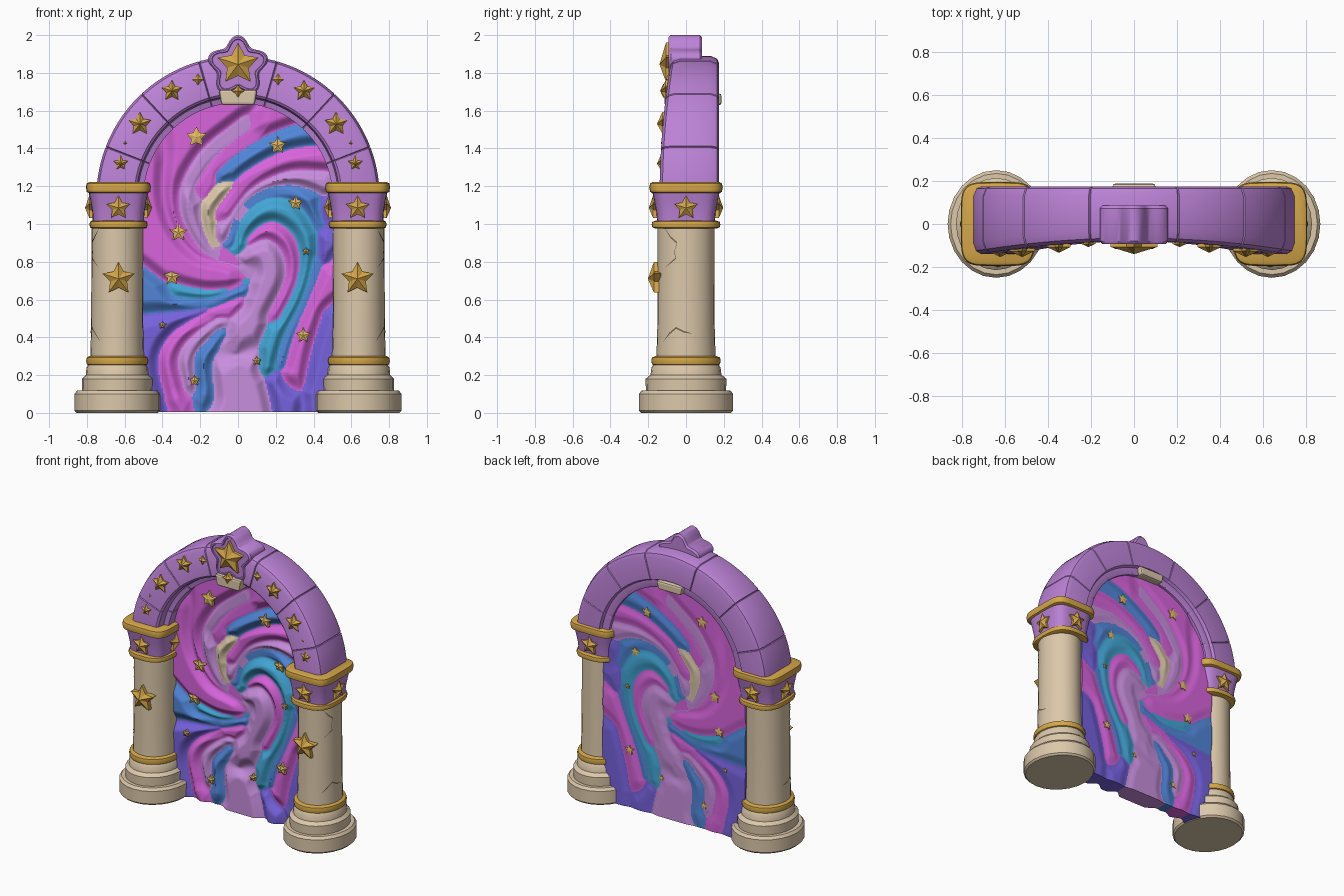
import bpy, bmesh, math
from mathutils import Vector, Matrix, kdtree

if "Cube" in bpy.data.objects:
    bpy.data.objects.remove(bpy.data.objects["Cube"])

# ---------- materials ----------
def material(name, r, g, b):
    m = bpy.data.materials.new(name)
    lin = [((c / 255 + 0.055) / 1.055) ** 2.4 for c in (r, g, b)]
    m.diffuse_color = (*lin, 1)
    m.use_nodes = True
    m.node_tree.nodes["Principled BSDF"].inputs["Base Color"].default_value = m.diffuse_color
    return m

PURPLE = material("arch purple", 188, 130, 214)
GOLD = material("gold", 212, 166, 72)
STONE = material("stone", 220, 200, 170)
CRACK = material("crack brown", 120, 102, 84)
PALE = material("pale gold", 228, 188, 98)
SWIRL = [material("magenta", 216, 100, 220), material("lilac", 200, 142, 222),
         material("blue", 80, 134, 216), material("teal", 66, 166, 214),
         material("indigo", 118, 98, 222), STONE]
MAGENTA, LILAC, BLUE, TEAL, INDIGO, CREAM = range(6)

# ---------- helpers ----------
def finish(name, bm, mats, smooth=35):
    bmesh.ops.recalc_face_normals(bm, faces=bm.faces)
    me = bpy.data.meshes.new(name)
    bm.to_mesh(me)
    bm.free()
    ob = bpy.data.objects.new(name, me)
    bpy.context.collection.objects.link(ob)
    for m in mats:
        me.materials.append(m)
    if smooth:
        bpy.ops.object.select_all(action='DESELECT')
        ob.select_set(True)
        bpy.context.view_layer.objects.active = ob
        bpy.ops.object.shade_smooth_by_angle(angle=math.radians(smooth))
    return ob

def skin(bm, rings):
    """Joins closed rings of points into a capped tube."""
    vs = [[bm.verts.new(p) for p in r] for r in rings]
    n = len(vs[0])
    for a, b in zip(vs, vs[1:]):
        for i in range(n):
            bm.faces.new((a[i], a[(i + 1) % n], b[(i + 1) % n], b[i]))
    bm.faces.new(vs[0])
    bm.faces.new(vs[-1])

def loft(name, cx, levels, mat, p=2, n=40):
    """Stacks rounded (p=2) or squarish (p>2) rings given as z, half x, half y."""
    def sgnpow(c):
        return math.copysign(abs(c) ** (2 / p), c)
    rings = [[(cx + hx * sgnpow(math.cos(t)), hy * sgnpow(math.sin(t)), z)
              for t in (2 * math.pi * i / n for i in range(n))] for z, hx, hy in levels]
    bm = bmesh.new()
    skin(bm, rings)
    return finish(name, bm, [mat])

def star(name, loc, radius, depth, turn=0, mat=GOLD, points=5, back=0.02):
    """Faceted star facing -y, turned about z."""
    bm = bmesh.new()
    m = Matrix.Translation(loc) @ Matrix.Rotation(turn, 4, 'Z')
    def ring(y):
        out = []
        for i in range(2 * points):
            a = math.pi / 2 + i * math.pi / points
            r = radius * (0.52 if i % 2 else 1)
            out.append(bm.verts.new(m @ Vector((r * math.cos(a), y, r * math.sin(a)))))
        return out
    f, b = ring(-depth * 0.35), ring(back)
    tip = bm.verts.new(m @ Vector((0, -depth, 0)))
    for i in range(2 * points):
        j = (i + 1) % (2 * points)
        bm.faces.new((f[i], f[j], tip))
        bm.faces.new((f[j], f[i], b[i], b[j]))
    bm.faces.new(b)
    return finish(name, bm, [mat], 0)

def crack(name, cx, s, path):
    """Thin plate on the shaft along angle / height points."""
    bm = bmesh.new()
    prev = None
    for k, (deg, z) in enumerate(path):
        a = math.radians(deg)
        w = 0.001 if k in (0, len(path) - 1) else 0.005
        q = [bm.verts.new((cx + s * 0.141 * math.cos(a), 0.154 * math.sin(a), z + d)) for d in (-w, w)]
        if prev:
            bm.faces.new((prev[0], q[0], q[1], prev[1]))
        prev = q
    finish(name, bm, [CRACK], 0)

# ---------- columns ----------
for side, s in (("left", -1), ("right", 1)):
    cx = 0.64 * s
    loft(side + "_plinth", cx, [(0, .215, .238), (.012, .226, .25), (.1, .226, .25), (.118, .212, .235)], STONE, n=24)
    loft(side + "_base_tier", cx, [(.1, .185, .212), (.18, .187, .214), (.195, .172, .197), (.2, .166, .188),
                                   (.24, .162, .183), (.26, .15, .17)], STONE, n=24)
    loft(side + "_lower_ring", cx, [(.25, .15, .165), (.257, .16, .18), (.275, .164, .184), (.293, .16, .18),
                                    (.302, .145, .16)], GOLD)
    loft(side + "_shaft", cx, [(.28, .142, .157), (.45, .138, .152), (.8, .136, .15), (1.0, .136, .15)], STONE, n=28)
    cx = 0.633 * s
    loft(side + "_upper_ring", cx, [(.975, .14, .16), (.982, .15, .178), (.998, .154, .182), (1.012, .15, .178),
                                    (1.018, .14, .16)], GOLD, 2.8)
    loft(side + "_capital", cx, [(1.0, .135, .152), (1.06, .138, .157), (1.12, .148, .168), (1.18, .16, .18)], PURPLE, 4)
    loft(side + "_capital_trim", cx, [(1.163, .155, .177), (1.17, .168, .19), (1.195, .172, .195), (1.215, .168, .19),
                                      (1.222, .155, .177)], GOLD, 5)
    # stars on the shaft and the four capital faces
    star(side + "_shaft_star", (.632 * s, -.152, .71), .09, .05)
    for k in range(4):
        t = k * math.pi / 2
        reach = .162 if k % 2 == 0 else .142
        star(f"{side}_capital_star_{k}", (cx + reach * math.sin(t), -reach * math.cos(t), 1.085), .066, .035, t)
    crack(side + "_upper_crack", .64 * s, s, [(-48, .98), (-32, .93), (-18, .9), (-24, .85), (-20, .82), (-45, .77)])
    crack(side + "_lower_crack", .64 * s, s, [(-50, .38), (-35, .42), (-20, .45), (-5, .43), (12, .42)])

# ---------- arch with block joints ----------
CZ = 1.14
def front_y(x):
    return -.08 - .06 * (x / .75) ** 2

def arch_ring(deg, g):
    a = math.radians(deg)
    f = front_y(.75 * math.cos(a))
    prof = [(.5 + g, .15), (.5 + g, f + .07), (.53, f + .06 + g), (.537, f + .012 + g), (.55, f + g),
            (.715, f + g), (.738 - g, f + .015 + g), (.75 - g, f + .05), (.75 - g, .13), (.735 - g, .165 - g),
            (.71, .175 - g), (.56, .175 - g), (.55, .155), (.51, .155)]
    return [(r * math.cos(a), y, CZ + r * math.sin(a)) for r, y in prof]

joints = [21, 47, 74, 106, 133, 159]
steps = [(d, 0) for d in range(3, 178, 3) if all(abs(d - j) > .9 for j in joints)]
for j in joints:
    steps += [(j - .35, 0), (j, .005), (j + .35, 0)]
bm = bmesh.new()
skin(bm, [arch_ring(d, g) for d, g in sorted(steps)])
finish("arch", bm, [PURPLE])

# arch stars and small studs
for s in (-1, 1):
    for k, (x, z, r, n) in enumerate([(.35, 1.705, .058, 5), (.52, 1.53, .064, 5), (.622, 1.32, .046, 5),
                                      (.212, 1.765, .032, 4), (.598, 1.428, .022, 4)]):
        star(f"arch_star_{k}_{'left' if s < 0 else 'right'}", (x * s, front_y(x), z), r, r * .7, 0, GOLD, n)

# ---------- keystone ----------
bm = bmesh.new()
def lobes(y, grow):
    out = []
    for i in range(60):
        a = 2 * math.pi * i / 60
        r = .142 + .023 * math.cos(5 * (a - math.pi / 2)) + grow
        out.append((r * math.cos(a), y, 1.835 + r * math.sin(a)))
    return out
skin(bm, [lobes(.085, -.012), lobes(.073, 0), lobes(-.08, 0), lobes(-.092, -.01), lobes(-.092, -.02), lobes(-.087, -.024)])
finish("keystone_plate", bm, [PURPLE])
star("keystone_star", (0, -.088, 1.845), .115, .052)

bm = bmesh.new()
skin(bm, [[(-.088, y, 1.63), (.088, y, 1.63), (.102, y, top), (-.102, y, top)]
          for y, top in ((-.115, 1.71), (.188, 1.69))])
block = finish("keystone_block", bm, [STONE], 0)
bev = block.modifiers.new("soft edges", 'BEVEL')
bev.width = .012
bev.segments = 2
star("keystone_stud", (0, -.112, 1.705), .036, .025, 0, GOLD, 4)

# ---------- swirling portal: each painted stroke is a smooth path ----------
strokes = []
def stroke(colour, width, *pts):
    p = [Vector((x, z, 0)) for x, z in pts]
    p = [2 * p[0] - p[1]] + p + [2 * p[-1] - p[-2]]
    samples = []
    for a, b, c, d in zip(p, p[1:], p[2:], p[3:]):
        for i in range(25):
            t = i / 24
            samples.append(.5 * (2 * b + (c - a) * t + (2 * a - 5 * b + 4 * c - d) * t * t
                                 + (3 * b - a - 3 * c + d) * t ** 3))
    kd = kdtree.KDTree(len(samples))
    for i, v in enumerate(samples):
        kd.insert(v, i)
    kd.balance()
    strokes.append((kd, width, colour))

stroke(MAGENTA, .10, (-.5, 1.3), (-.43, .98), (-.27, .8), (-.05, .74))
stroke(MAGENTA, .06, (0, 1.64), (-.25, 1.42), (-.36, 1.15), (-.23, .87), (0, .78))
stroke(MAGENTA, .06, (.42, 1.64), (.15, 1.54), (-.08, 1.38), (-.21, 1.2))
stroke(MAGENTA, .055, (.5, 1.33), (.28, 1.33), (.08, 1.23), (-.06, 1.06))
stroke(MAGENTA, .035, (.06, .91), (.16, .96), (.27, .88), (.29, .72), (.2, .52))
stroke(MAGENTA, .05, (.5, .75), (.4, .55), (.33, .35), (.28, .2))
stroke(MAGENTA, .04, (.0, .58), (-.2, .5), (-.36, .3), (-.32, .08))
stroke(LILAC, .06, (.05, 1.5), (-.17, 1.32), (-.27, 1.08), (-.15, .84), (.02, .77))
stroke(LILAC, .045, (.46, 1.24), (.25, 1.24), (.05, 1.15), (-.08, .95))
stroke(LILAC, .075, (.04, .81), (.13, .84), (.17, .72), (.08, .53), (-.01, .33))
stroke(LILAC, .12, (.0, .24), (.02, .1), (.02, 0))
stroke(LILAC, .03, (-.1, .47), (-.27, .33), (-.26, .15))
stroke(BLUE, .05, (.43, 1.5), (.2, 1.43), (0, 1.32), (-.08, 1.26))
stroke(BLUE, .03, (-.04, .9), (0, 1.07), (.15, 1.18), (.33, 1.16), (.44, 1.0))
stroke(BLUE, .035, (-.53, .68), (-.35, .58), (-.15, .57), (.02, .65))
stroke(BLUE, .03, (-.1, .42), (-.18, .27), (-.18, .1))
stroke(BLUE, .025, (.41, .8), (.36, .62), (.27, .42), (.23, .26))
stroke(TEAL, .045, (0, .86), (.06, 1.0), (.19, 1.08), (.33, 1.0), (.37, .82), (.31, .6), (.21, .42), (.15, .24))
stroke(TEAL, .02, (-.32, .64), (-.14, .63), (.03, .7))
stroke(INDIGO, .04, (-.18, .54), (-.38, .46), (-.48, .3), (-.45, .04))
stroke(INDIGO, .05, (.5, .5), (.45, .3), (.43, .04))
stroke(INDIGO, .045, (.2, .17), (.26, .04))
stroke(INDIGO, .03, (.47, 1.08), (.46, .82))
stroke(CREAM, .035, (-.07, 1.2), (-.16, 1.06), (-.14, .88))

def paint(x, z):
    """Colour of the nearest stroke, and relief that falls to 0 between strokes."""
    near = sorted((kd.find((x, z, 0))[2] - w, c) for kd, w, c in strokes)
    h = min(1, (near[1][0] - near[0][0]) / .12)
    return near[0][1], h * h * (3 - 2 * h)

def portal_y(x, z):
    h = paint(x, z)[1]
    return .04 - .04 * h, .125 + .01 * h

NX, NZ, R = 140, 224, .555
bm = bmesh.new()
front, rear = [], []
for j in range(NZ + 1):
    z = .004 + (CZ + R - .008) * j / NZ
    w = math.sqrt(R * R - max(0, z - CZ) ** 2)
    row = [(w * (2 * i / NX - 1), z) for i in range(NX + 1)]
    ys = [portal_y(x, z) for x, z in row]
    front.append([bm.verts.new((x, y[0], z)) for (x, z), y in zip(row, ys)])
    rear.append([bm.verts.new((x, y[1], z)) for (x, z), y in zip(row, ys)])
def add(*quad):
    f = bm.faces.new(quad)
    c = f.calc_center_median()
    f.material_index = paint(c.x, c.z)[0]
    return f.material_index
for j in range(NZ):
    for i in range(NX):
        g = rear
        colour = add(front[j][i], front[j][i + 1], front[j + 1][i + 1], front[j + 1][i])
        bm.faces.new((g[j][i], g[j][i + 1], g[j + 1][i + 1], g[j + 1][i])).material_index = colour
    for i in (0, NX):
        add(front[j][i], front[j + 1][i], rear[j + 1][i], rear[j][i])
for j in (0, NZ):
    for i in range(NX):
        add(front[j][i], front[j][i + 1], rear[j][i + 1], rear[j][i])
finish("portal_swirl", bm, SWIRL, 60)

# small stars floating on both faces of the portal
for k, (x, z, r) in enumerate([(-.22, 1.46, .056), (.21, 1.415, .048), (.305, 1.11, .042), (-.315, .955, .05),
                               (-.35, .72, .048), (.36, .855, .023), (.345, .41, .042), (.1, .275, .026),
                               (-.23, .17, .032), (-.4, .465, .023)]):
    yf, yb = portal_y(x, z)
    star(f"portal_star_{k}", (x, yf - .012, z), r, .014, 0, PALE)
    star(f"portal_back_star_{k}", (x, yb + .004, z), r * .8, .005, math.pi, PALE)
